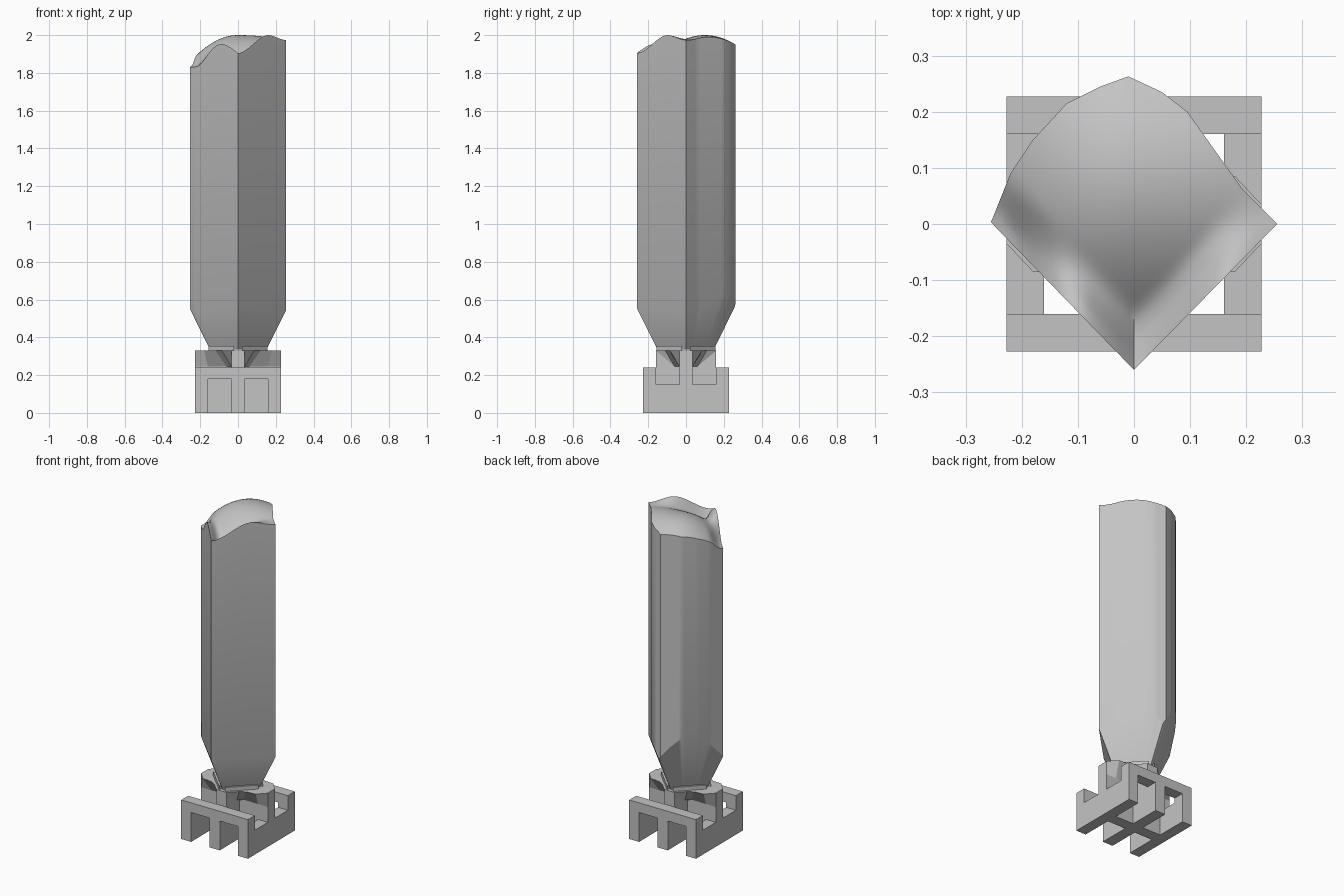
import bpy, bmesh, math
from mathutils import Vector

old = bpy.data.objects.get("Cube")
if old:
    bpy.data.objects.remove(old)

grey = bpy.data.materials.new("plain_grey")
grey.use_nodes = True
grey.diffuse_color = (0.55, 0.55, 0.55, 1)
grey.node_tree.nodes["Principled BSDF"].inputs["Base Color"].default_value = (0.55, 0.55, 0.55, 1)


def finish(bm, name):
    bmesh.ops.recalc_face_normals(bm, faces=bm.faces)
    mesh = bpy.data.meshes.new(name)
    bm.to_mesh(mesh)
    bm.free()
    mesh.materials.append(grey)
    obj = bpy.data.objects.new(name, mesh)
    bpy.context.collection.objects.link(obj)
    return obj


def loft(name, low, high):
    """Solid between two matching loops of 3D points."""
    bm = bmesh.new()
    a = [bm.verts.new(p) for p in low]
    b = [bm.verts.new(p) for p in high]
    bm.faces.new(a)
    bm.faces.new(b)
    for i in range(len(a)):
        j = (i + 1) % len(a)
        bm.faces.new((a[i], a[j], b[j], b[i]))
    return finish(bm, name)


def box(name, x0, x1, y0, y1, z0, z1):
    corners = [(x0, y0), (x1, y0), (x1, y1), (x0, y1)]
    return loft(name, [(x, y, z0) for x, y in corners], [(x, y, z1) for x, y in corners])


OUT, INN, HALF = 0.227, 0.16, 0.035   # frame outside, frame inside, half rib width

# Front and back walls with two openings at the bottom, and low side beams
half_wall = [(OUT, 0.24), (OUT, 0), (INN, 0), (INN, 0.18), (HALF, 0.18), (HALF, 0)]
wall = half_wall + [(-x, z) for x, z in reversed(half_wall)]
for s, side in ((-1, "front"), (1, "back")):
    loft(side + "_wall", [(x, s * OUT, z) for x, z in wall], [(x, s * INN, z) for x, z in wall])
for s, side in ((-1, "right"), (1, "left")):
    x0, x1 = sorted((s * INN, s * OUT))
    box(side + "_beam", x0, x1, -INN, INN, 0, 0.15)

# Crossing ribs that carry the tower
box("cross_rib_wide", -OUT, OUT, -HALF, HALF, 0, 0.33)
box("cross_rib_deep", -HALF, HALF, -INN, INN, 0, 0.33)

# Flared brackets between the ribs, and pads under the tower
bracket_low = [(0, 0), (OUT, 0), (OUT, HALF), (INN, HALF), (0.06, HALF), (HALF, 0.06), (HALF, INN), (0, INN)]
bracket_top = [(0, 0), (OUT, 0), (OUT, HALF), (0.18, 0.085), (0.12, 0.09), (0.085, 0.11), (HALF, INN), (0, INN)]
pad = [(0.02, 0.02), (0.155, 0.02), (0.02, 0.155)]
for sx in (-1, 1):
    for sy in (-1, 1):
        loft("bracket", [(sx * x, sy * y, 0.245) for x, y in bracket_low],
             [(sx * x, sy * y, 0.33) for x, y in bracket_top])
        loft("pad", [(sx * x, sy * y, 0.33) for x, y in pad],
             [(sx * x, sy * y, 0.354) for x, y in pad])


# Tower: sharp corner in front, rounded back, diamond taper below, uneven top
def smooth(t):
    t = max(0, min(1, t))
    return t * t * (3 - 2 * t)


def top_height(x, y):
    dome = 2.0 - (2.2 if x < 0 else 0.4) * x * x - 1.9 * (y - 0.1) ** 2
    if x < 0:
        lip = 1.905 + 0.05 * math.sin(math.pi * min(1, -x / 0.2)) - 0.075 * smooth((-x - 0.08) / 0.16)
    else:
        lip = 1.905 + 0.095 * smooth(x / 0.16) - 0.025 * smooth((x - 0.16) / 0.09)
    inward = (y + 0.26 - abs(x)) / math.sqrt(2)
    w = smooth(inward / 0.09)
    return lip * (1 - w) + dome * w


corners = [(0, -0.26), (0.255, 0), (0.195, 0.06), (0.145, 0.13), (0.095, 0.2), (0.05, 0.235),
           (-0.01, 0.263), (-0.06, 0.245), (-0.12, 0.215), (-0.18, 0.15), (-0.22, 0.09), (-0.255, 0.003)]
outline = []
for i, c in enumerate(corners):
    a, b = Vector(c), Vector(corners[(i + 1) % len(corners)])
    n = max(2, round((b - a).length / 0.018))
    outline += [a.lerp(b, k / n) for k in range(n)]

bm = bmesh.new()
rings = [[], []]
for p in outline:
    reach = abs(p.x) + abs(p.y)
    q = p * (0.15 / reach)
    rings[0].append(bm.verts.new((q.x, q.y, 0.335)))
    rings[1].append(bm.verts.new((p.x, p.y, 0.335 + (reach - 0.15) / 0.5)))
STEPS = 16
for k in range(STEPS):
    s = 1 - k / STEPS
    rings.append([bm.verts.new((p.x * s, p.y * s, top_height(p.x * s, p.y * s))) for p in outline])
count = len(outline)
for lower, upper in zip(rings, rings[1:]):
    for i in range(count):
        j = (i + 1) % count
        bm.faces.new((lower[i], lower[j], upper[j], upper[i]))
peak = bm.verts.new((0, 0, top_height(0, 0)))
for i in range(count):
    bm.faces.new((rings[-1][i], rings[-1][(i + 1) % count], peak))
bm.faces.new(rings[0])
tower = finish(bm, "tower")
bpy.ops.object.select_all(action="DESELECT")
tower.select_set(True)
bpy.context.view_layer.objects.active = tower
bpy.ops.object.shade_smooth_by_angle(angle=math.radians(25))
